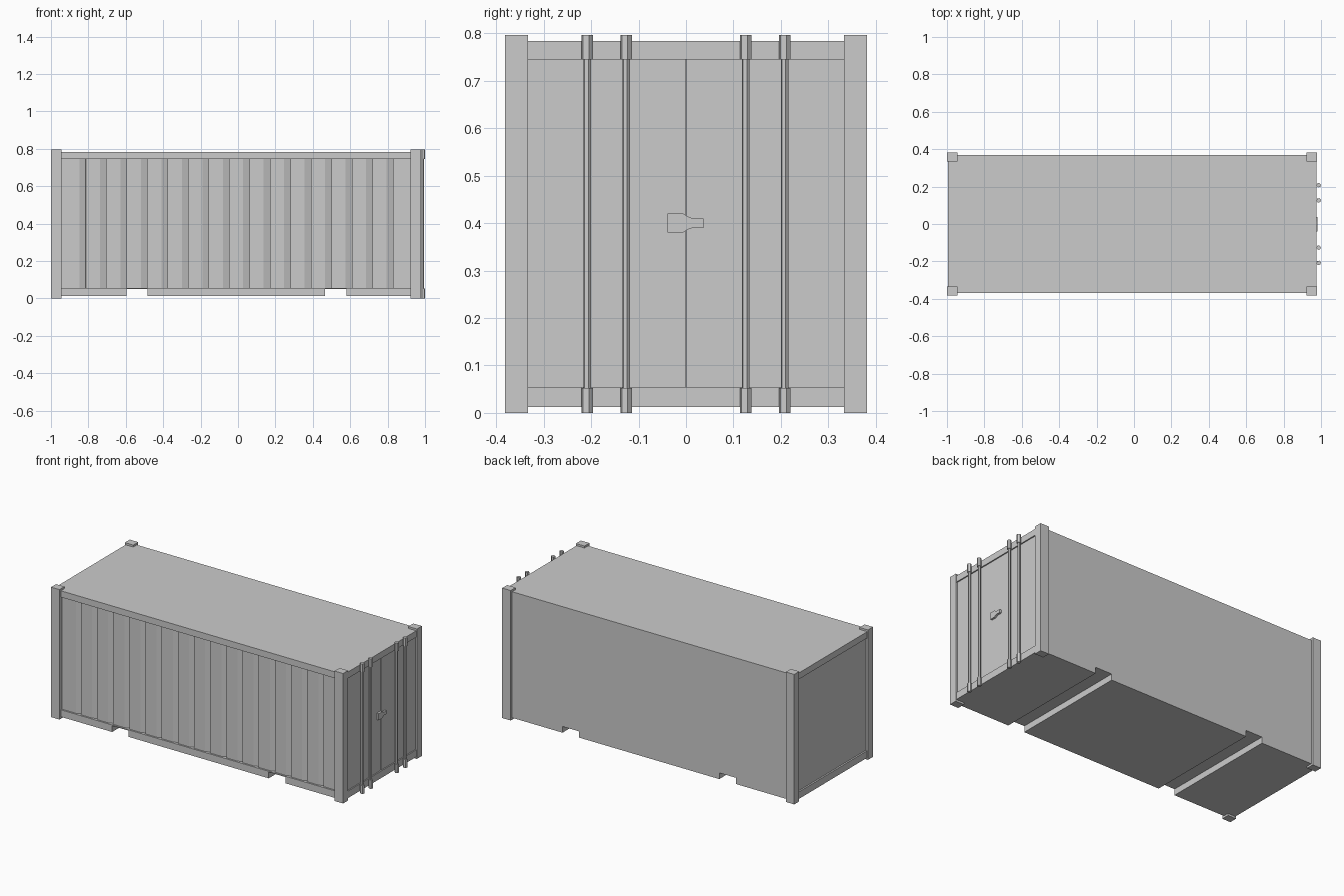
import bpy, bmesh, math
from mathutils import Vector

if "Cube" in bpy.data.objects:
    bpy.data.objects.remove(bpy.data.objects["Cube"])


def prism(name, pts, axis, lo, hi):
    """Extrude a 2D outline along an axis from lo to hi."""
    place = {'x': lambda a, b, t: (t, a, b),
             'y': lambda a, b, t: (a, t, b),
             'z': lambda a, b, t: (a, b, t)}[axis]
    bm = bmesh.new()
    face = bm.faces.new([bm.verts.new(place(a, b, lo)) for a, b in pts])
    new = bmesh.ops.extrude_face_region(bm, geom=[face])['geom']
    shift = Vector(place(0, 0, hi - lo))
    bmesh.ops.translate(bm, vec=shift,
                        verts=[v for v in new if isinstance(v, bmesh.types.BMVert)])
    bmesh.ops.recalc_face_normals(bm, faces=bm.faces)
    mesh = bpy.data.meshes.new(name)
    bm.to_mesh(mesh)
    bm.free()
    ob = bpy.data.objects.new(name, mesh)
    bpy.context.collection.objects.link(ob)
    return ob


def box(name, x0, x1, y0, y1, z0, z1):
    return prism(name, [(x0, y0), (x1, y0), (x1, y1), (x0, y1)], 'z', z0, z1)


def hexagon(cx, cy, r):
    return [(cx + r * math.cos(math.radians(a)), cy + r * math.sin(math.radians(a)))
            for a in range(15, 375, 60)]


X0, X1, Y = -0.995, 0.975, 0.368
Z_BASE, Z_FLOOR, Z_RAIL, Z_ROOF = 0.012, 0.055, 0.745, 0.784

# Floor frame with two fork pockets running right across
base = [(X0, Z_FLOOR), (X0, Z_BASE)]
for a, b in ((-0.595, -0.483), (0.466, 0.579)):
    base += [(a, Z_BASE), (a, 0.05), (b, 0.05), (b, Z_BASE)]
base += [(X1, Z_BASE), (X1, Z_FLOOR)]
prism("floor_frame", base, 'y', -Y, Y)

# Walls: flat back, recessed ends, sawtooth corrugation along the front
outer, inner = -0.358, -0.344
walls = [(-0.985, Y), (-0.985, outer)]
for i in range(16):
    x = -0.814 + i * 0.1095
    walls += [(x - 0.034, outer), (x - 0.0005, inner), (x, outer)]
walls += [(0.957, outer), (0.957, Y)]
prism("corrugated_walls", walls, 'z', Z_FLOOR, Z_RAIL)

# Roof with its upper rails
box("roof", X0, X1, -Y, Y, Z_RAIL, Z_ROOF)

# Corner posts
for end, x0, x1 in (("left", -1.0, -0.943), ("right", 0.921, 0.979)):
    for side, y0, y1 in (("front", -0.381, -0.333), ("back", 0.333, 0.381)):
        box(f"{side}_{end}_post", x0, x1, y0, y1, 0, 0.796)

# Double doors with a thin gap between them
for side, y0, y1 in (("front", -0.36, -0.001), ("back", 0.001, 0.36)):
    box(f"{side}_door", 0.95, 0.968, y0, y1, Z_FLOOR, Z_RAIL)

# Locking rods with thicker end brackets
for i, y in enumerate((-0.208, -0.126, 0.126, 0.208), 1):
    prism(f"lock_rod_{i}", hexagon(0.986, y, 0.008), 'z', 0.04, 0.76)
    prism(f"lower_bracket_{i}", hexagon(0.9875, y, 0.0125), 'z', 0, 0.052)
    prism(f"upper_bracket_{i}", hexagon(0.9875, y, 0.0125), 'z', 0.745, 0.796)

# Door latch plate spanning the gap
top = [(0.037, 0.41), (0.014, 0.41), (0.003, 0.414), (-0.006, 0.42), (-0.039, 0.42)]
latch = top + [(y, 0.8 - z) for y, z in reversed(top)]
prism("door_latch", latch, 'x', 0.96, 0.981)
